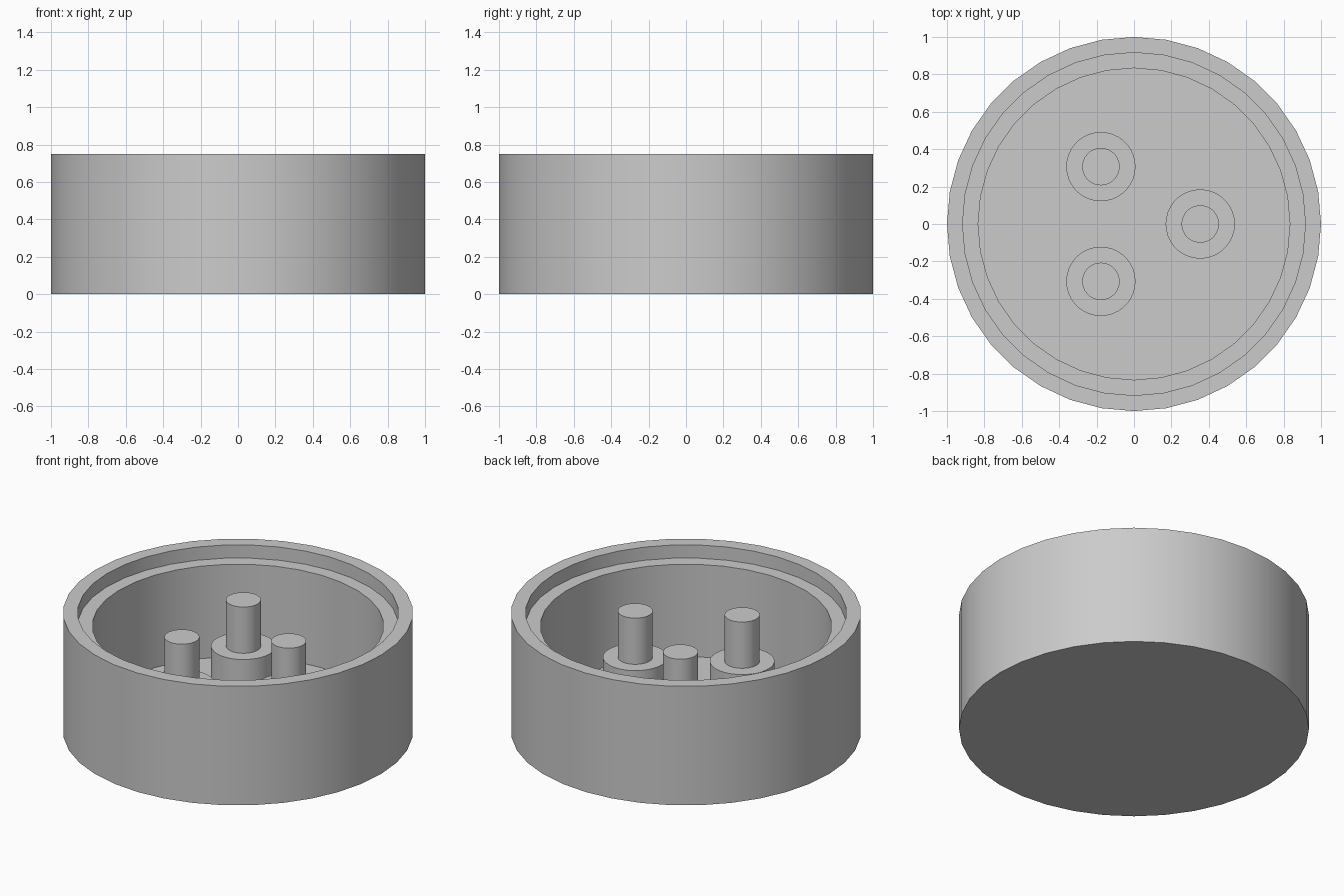
import bpy
import bmesh
import math

SEGMENTS = 36
U = 1 / 12          # base module: the cup radius is 12 modules
FLOOR = 1 * U

cube = bpy.data.objects.get("Cube")
if cube:
    bpy.data.objects.remove(cube, do_unlink=True)

grey = bpy.data.materials.new("plain grey")
grey.use_nodes = True
grey.diffuse_color = (0.6, 0.6, 0.6, 1)
grey.node_tree.nodes["Principled BSDF"].inputs["Base Color"].default_value = (0.6, 0.6, 0.6, 1)


def lathe(name, profile, location=(0, 0, 0)):
    """Turn a (radius, height) profile around z and cap both open ends."""
    bm = bmesh.new()
    rings = []
    for r, z in profile:
        ring = []
        for i in range(SEGMENTS):
            a = math.tau * i / SEGMENTS
            ring.append(bm.verts.new((r * math.cos(a), r * math.sin(a), z)))
        rings.append(ring)
    for low, high in zip(rings, rings[1:]):
        for i in range(SEGMENTS):
            j = (i + 1) % SEGMENTS
            bm.faces.new((low[i], low[j], high[j], high[i]))
    bm.faces.new(rings[0][::-1])
    bm.faces.new(rings[-1])
    bmesh.ops.recalc_face_normals(bm, faces=bm.faces)
    mesh = bpy.data.meshes.new(name)
    bm.to_mesh(mesh)
    bm.free()
    mesh.materials.append(grey)
    obj = bpy.data.objects.new(name, mesh)
    obj.location = location
    bpy.context.collection.objects.link(obj)
    bpy.ops.object.select_all(action="DESELECT")
    obj.select_set(True)
    bpy.context.view_layer.objects.active = obj
    bpy.ops.object.shade_smooth_by_angle(angle=math.radians(30))
    return obj


# Round cup: outer wall, rim, recessed ledge, inner wall, floor
lathe("cup", [(12 * U, 0), (12 * U, 9 * U), (11 * U, 9 * U),
              (11 * U, 8 * U), (10 * U, 8 * U), (10 * U, FLOOR)])

# Three stepped posts standing on the floor
for n, name in enumerate(("left_post", "back_post", "front_post")):
    a = math.tau * n / 3
    r = 4.25 * U
    lathe(name, [(2.22 * U, 0), (2.22 * U, 3.5 * U), (1.2 * U, 3.5 * U), (1.2 * U, 7 * U)],
          (r * math.cos(a), r * math.sin(a), FLOOR))
